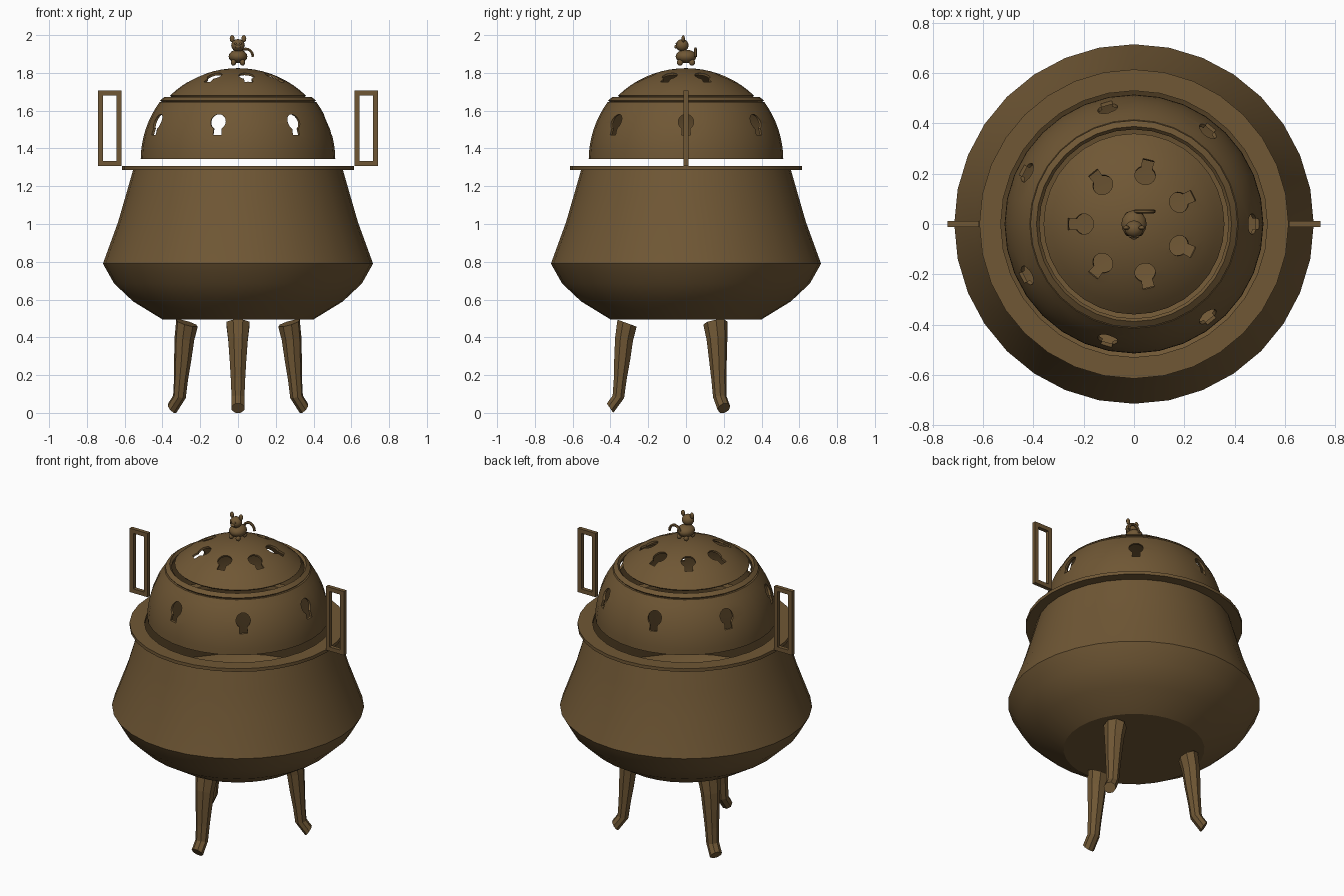
import bpy, bmesh
from math import sin, cos, pi, radians, sqrt
from mathutils import Matrix, Vector

if "Cube" in bpy.data.objects:
    bpy.data.objects.remove(bpy.data.objects["Cube"])

bronze = bpy.data.materials.new("bronze")
bronze.use_nodes = True
bronze.diffuse_color = (0.16, 0.095, 0.035, 1)
bronze.node_tree.nodes["Principled BSDF"].inputs["Base Color"].default_value = bronze.diffuse_color


def activate(ob):
    bpy.ops.object.select_all(action='DESELECT')
    ob.select_set(True)
    bpy.context.view_layer.objects.active = ob


def finish(ob, name, smooth=True):
    ob.name = name
    ob.data.materials.clear()
    ob.data.materials.append(bronze)
    activate(ob)
    if smooth:
        bpy.ops.object.shade_smooth_by_angle(angle=radians(30))
    return ob


def from_bmesh(bm, name):
    bmesh.ops.remove_doubles(bm, verts=bm.verts, dist=1e-5)
    bmesh.ops.recalc_face_normals(bm, faces=bm.faces)
    mesh = bpy.data.meshes.new(name)
    bm.to_mesh(mesh)
    bm.free()
    ob = bpy.data.objects.new(name, mesh)
    bpy.context.collection.objects.link(ob)
    return ob


def skin(bm, rings, loop_rings):
    """Bridge successive vertex rings with quads."""
    pairs = list(zip(rings, rings[1:] + rings[:1]))
    for a, b in pairs if loop_rings else pairs[:-1]:
        for i in range(len(a)):
            j = (i + 1) % len(a)
            bm.faces.new((a[i], a[j], b[j], b[i]))


def lathe(name, profile, segments=32):
    """Turn a closed (radius, height) outline about the z axis."""
    bm = bmesh.new()
    rings = []
    for s in range(segments):
        a = 2 * pi * s / segments
        rings.append([bm.verts.new((r * cos(a), r * sin(a), z)) for r, z in profile])
    if min(r for r, z in profile) > 0:
        skin(bm, rings, True)
    else:
        # outlines that begin and end on the axis
        for a, b in zip(rings, rings[1:] + rings[:1]):
            for i in range(len(a) - 1):
                bm.faces.new((a[i], a[i + 1], b[i + 1], b[i]))
        bmesh.ops.remove_doubles(bm, verts=bm.verts, dist=1e-5)
        bmesh.ops.dissolve_degenerate(bm, edges=bm.edges, dist=1e-5)
    return finish(from_bmesh(bm, name), name)


def keyhole_cuts(ob, start, radius, height, tilt, depth):
    """Pierce seven keyholes whose tails point down the dome."""
    bm = bmesh.new()
    arc = [radians(-58 + 298 / 14 * i) for i in range(15)]
    outline = [(0.041 * cos(t), 0.041 * sin(t)) for t in arc]
    outline += [(-0.023, -0.07), (0.023, -0.07)]
    for k in range(7):
        a = start + 2 * pi * k / 7
        n = Vector((cos(a) * cos(tilt), sin(a) * cos(tilt), sin(tilt)))
        u = Vector((-sin(a), cos(a), 0))
        v = n.cross(u)
        c = Vector((radius * cos(a), radius * sin(a), height))
        rings = [[bm.verts.new(c + u * x + v * y + n * d) for x, y in outline]
                 for d in (-depth, depth)]
        skin(bm, rings, False)
        for ring in rings:
            bm.faces.new(ring)
    cutter = from_bmesh(bm, "keyhole_cutter")
    cutter.hide_render = True
    mod = ob.modifiers.new("keyholes", 'BOOLEAN')
    mod.operation = 'DIFFERENCE'
    mod.solver = 'EXACT'
    mod.object = cutter
    activate(ob)
    bpy.ops.object.modifier_apply(modifier=mod.name)
    bpy.data.objects.remove(cutter)
    finish(ob, ob.name)


# Hollow bowl
outer = [(0.40, 0.495), (0.555, 0.59), (0.656, 0.685), (0.715, 0.79),
         (0.635, 1.01), (0.593, 1.155), (0.555, 1.288)]
inner = [(r - 0.02, max(z, 0.515)) for r, z in reversed(outer)]
lathe("bowl", [(0, 0.495)] + outer + inner + [(0, 0.515)])
lathe("bowl_rim", [(0.53, 1.287), (0.615, 1.287), (0.615, 1.307), (0.53, 1.307)])


# Domed collar with keyholes
def dome(radius, centre, heights):
    return [(sqrt(max(radius ** 2 - (z - centre) ** 2, 0)), z) for z in heights]


levels = [1.345 + 0.3 * i / 8 for i in range(9)]
shell = dome(0.515, 1.34, levels)
collar = lathe("collar", shell + [(r - 0.014, z) for r, z in reversed(shell)])
keyhole_cuts(collar, 0, 0.475, 1.54, 0, 0.1)
lathe("collar_lip", [(0.397, 1.638), (0.412, 1.655), (0.388, 1.673), (0.376, 1.66), (0.38, 1.64)])

# Shallow lid with keyholes
sweep = [radians(43.9 * (1 - i / 9)) for i in range(10)]
top = [(0.519 * sin(t), 1.306 + 0.519 * cos(t)) for t in sweep]
under = [(0.507 * sin(t), 1.306 + 0.507 * cos(t)) for t in reversed(sweep)]
lid = lathe("lid", under + top)
bm = bmesh.new()
bm.from_mesh(lid.data)
bmesh.ops.holes_fill(bm, edges=[e for e in bm.edges if e.is_boundary])
# close the edge band between upper and lower skins
bmesh.ops.bridge_loops(bm, edges=[e for e in bm.edges if e.is_boundary]) if any(
    e.is_boundary for e in bm.edges) else None
bm.to_mesh(lid.data)
bm.free()
lid.data.update()
bpy.data.objects.remove(lid)

# Lid outline runs from the axis, round the edge and back to the axis
lid = lathe("lid", list(reversed(top)) + list(reversed(under)))
keyhole_cuts(lid, pi, 0.2, 1.785, radians(67), 0.06)

# Three legs, each lofted through octagonal sections:
# (radius, height, tilt, radial half width, tangential half width)
sections = [(0.312, 0.475, 20, 0.054, 0.062), (0.328, 0.39, 9, 0.048, 0.052),
            (0.338, 0.28, 3, 0.042, 0.044), (0.348, 0.18, 6, 0.034, 0.038),
            (0.358, 0.085, -12, 0.031, 0.034), (0.402, 0.025, -55, 0.03, 0.034)]
for name, angle in (("front_leg", -90), ("back_left_leg", 30), ("back_right_leg", 150)):
    bm = bmesh.new()
    turn = Matrix.Rotation(radians(angle), 4, 'Z')
    rings = []
    for r, z, tilt, w, d in sections:
        t = radians(abs(tilt))
        ring = []
        for i in range(8):
            a = pi / 8 + pi / 4 * i
            x, y = w * cos(a) / cos(pi / 8), d * sin(a) / cos(pi / 8)
            ring.append(bm.verts.new(turn @ Vector((r + x * cos(t), y, z + x * sin(t)))))
        rings.append(ring)
    skin(bm, rings, False)
    bm.faces.new(rings[0])
    bm.faces.new(rings[-1])
    finish(from_bmesh(bm, name), name, smooth=False)

# Rectangular handle frames standing on the rim
for name, side in (("left_handle", 1), ("right_handle", -1)):
    bm = bmesh.new()
    frames = []
    for inset, y in ((0, -0.012), (0, 0.012), (0.026, 0.012), (0.026, -0.012)):
        x0, x1, z0, z1 = 0.617 + inset, 0.742 - inset, 1.307 + inset, 1.706 - inset
        frames.append([bm.verts.new((side * x, y, z))
                       for x, z in ((x0, z0), (x1, z0), (x1, z1), (x0, z1))])
    skin(bm, frames, True)
    finish(from_bmesh(bm, name), name, smooth=False)


# Little animal finial on the lid
def ball(name, loc, scale):
    bpy.ops.mesh.primitive_uv_sphere_add(segments=16, ring_count=8, radius=1, location=loc)
    bpy.context.object.scale = scale
    finish(bpy.context.object, name)


ball("animal_body", (0, 0, 1.887), (0.05, 0.055, 0.036))
ball("animal_head", (0, -0.02, 1.946), (0.036, 0.034, 0.033))
ball("animal_muzzle", (0, -0.052, 1.938), (0.014, 0.01, 0.01))
for side, x in (("left", 1), ("right", -1)):
    ball(side + "_ear", (x * 0.031, -0.015, 1.981), (0.013, 0.009, 0.019))
    ball(side + "_eye", (x * 0.014, -0.05, 1.955), (0.006, 0.005, 0.006))
    for end, y in (("front", -0.032), ("back", 0.032)):
        ball(f"{end}_{side}_paw", (x * 0.024, y, 1.855), (0.014, 0.016, 0.017))

curve = bpy.data.curves.new("animal_tail", 'CURVE')
curve.dimensions = '3D'
curve.bevel_depth = 0.008
curve.bevel_resolution = 1
curve.use_fill_caps = True
spline = curve.splines.new('POLY')
spline.points.add(8)
for i, p in enumerate(spline.points):
    t = pi * (1 - i / 8)
    p.co = (0.042 + 0.037 * cos(t), 0.05, 1.885 + 0.042 * sin(t), 1)
tail = bpy.data.objects.new("animal_tail", curve)
bpy.context.collection.objects.link(tail)
activate(tail)
bpy.ops.object.convert(target='MESH')
finish(bpy.context.object, "animal_tail")
